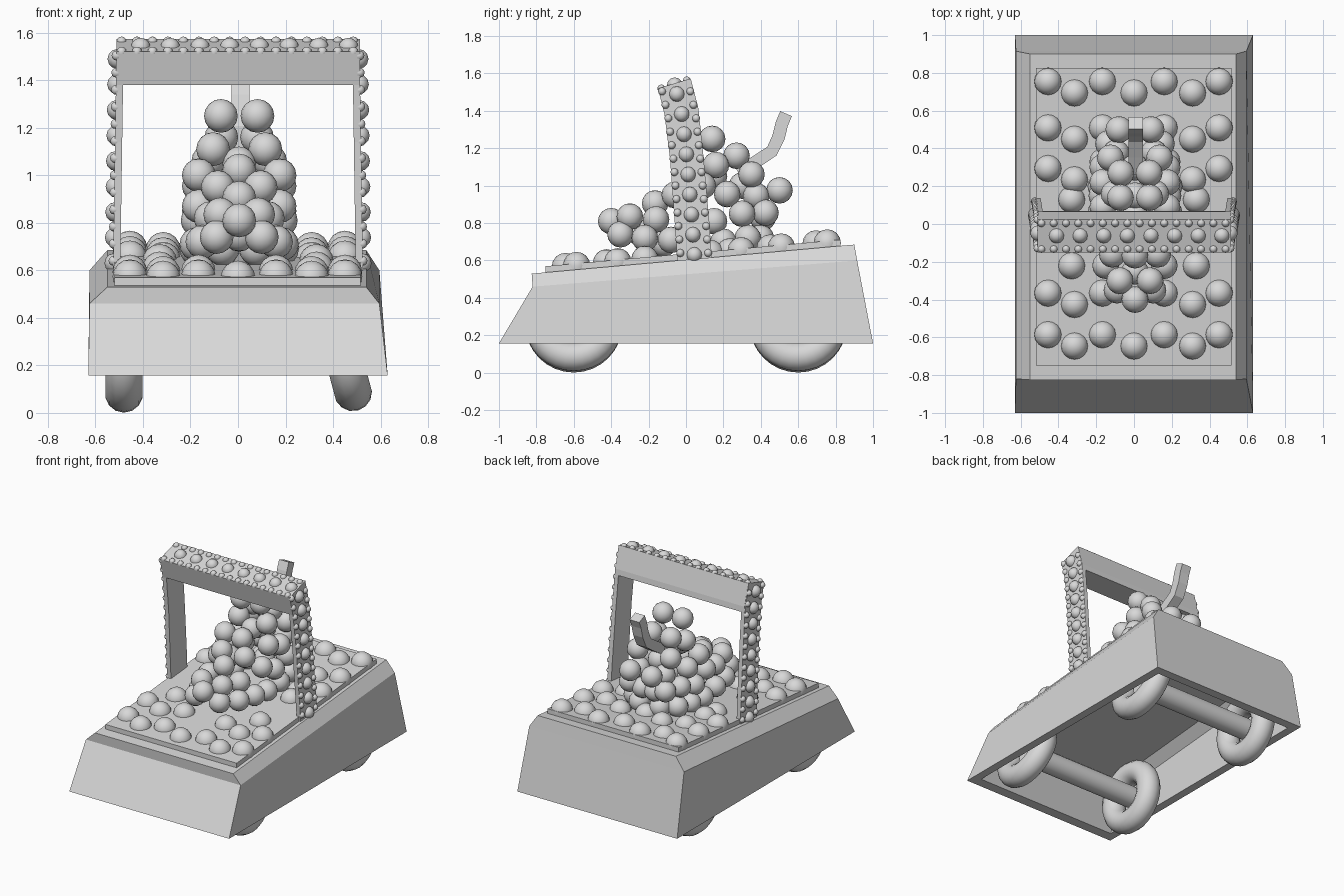
import bpy, bmesh, math
from mathutils import Matrix, Vector

if "Cube" in bpy.data.objects:
    bpy.data.objects.remove(bpy.data.objects["Cube"])

grey = bpy.data.materials.new("plain_grey")
grey.use_nodes = True
colour = (0.69, 0.69, 0.69, 1)
grey.diffuse_color = colour
grey.node_tree.nodes["Principled BSDF"].inputs["Base Color"].default_value = colour


def finish(name, bm, smooth=False):
    bmesh.ops.recalc_face_normals(bm, faces=bm.faces)
    mesh = bpy.data.meshes.new(name)
    for face in bm.faces:
        face.smooth = smooth
    bm.to_mesh(mesh)
    bm.free()
    mesh.materials.append(grey)
    obj = bpy.data.objects.new(name, mesh)
    bpy.context.collection.objects.link(obj)


def loft(name, rings):
    """Join equal-length loops of points and cap both ends."""
    bm = bmesh.new()
    loops = [[bm.verts.new(p) for p in ring] for ring in rings]
    for a, b in zip(loops, loops[1:]):
        for i in range(len(a)):
            j = (i + 1) % len(a)
            bm.faces.new((a[i], a[j], b[j], b[i]))
    for end in (loops[0], loops[-1]):
        bm.faces.new(end)
    finish(name, bm)


def extrude_x(name, outline, x0, x1):
    """Extrude a y-z outline along x."""
    loft(name, [[(x, y, z) for y, z in outline] for x in (x0, x1)])


def balls(name, items, segments=16, out=None):
    """One smooth object of (centre, radius) balls; with out, their buried backs are removed."""
    bm = bmesh.new()
    for centre, radius in items:
        made = bmesh.ops.create_uvsphere(bm, u_segments=segments, v_segments=segments // 2,
                                         radius=radius, matrix=Matrix.Translation(centre))
        if out:
            buried = [v for v in made["verts"]
                      if (v.co - Vector(centre)).dot(Vector(out)) < -0.55 * radius]
            bmesh.ops.delete(bm, geom=buried, context="VERTS")
    finish(name, bm, True)


def deck(y):
    """Height of the sloping deck."""
    return 0.53 + 0.09 * (y + 0.82)


def rect(x0, x1, y0, y1, z0, z1):
    return [(x0, y0, z0), (x1, y0, z0), (x1, y1, z1), (x0, y1, z1)]


# Hollow body: inner ceiling, inner walls, flat bottom rim, tapered outer walls, bevel, deck
loft("body", [
    rect(-0.5, 0.49, -0.77, 0.85, deck(-0.77) - 0.05, deck(0.85) - 0.05),
    rect(-0.57, 0.545, -0.765, 0.86, 0.43, 0.57),
    rect(-0.57, 0.57, -0.925, 0.935, 0.157, 0.157),
    rect(-0.63, 0.63, -1, 1, 0.157, 0.157),
    rect(-0.625, 0.595, -0.82, 0.915, 0.46, 0.6),
    rect(-0.55, 0.54, -0.825, 0.9, deck(-0.825), deck(0.9)),
])

# Raised panel on the deck
loft("deck_panel", [rect(-0.52, 0.515, -0.75, 0.825, deck(-0.75) + h, deck(0.825) + h)
                    for h in (-0.01, 0.033)])

# Half-sunk balls in zigzag rows
columns = (-0.455, -0.315, -0.167, 0, 0.16, 0.31, 0.45)
studs = []
for row_y, cols in ((0.755, range(7)), (0.51, range(7)), (0.295, (0, 1, 5, 6)),
                    (-0.365, (0, 1, 2, 4, 5, 6)), (-0.585, range(7))):
    studs += [(columns[i], row_y - 0.06 * (i % 2)) for i in cols]
studs += [(s * 0.33, y) for s in (-1, 1) for y in (0.13, -0.22)]
balls("deck_balls", [((x, y, deck(y) + 0.022), 0.073) for x, y in studs], out=(0, 0, 1))

# Tyres and axles
for y, end in ((-0.6, "front"), (0.6, "back")):
    for x, tilt, side in ((-0.48, 0, "right"), (0.437, -15, "left")):
        bpy.ops.mesh.primitive_torus_add(
            major_radius=0.181, minor_radius=0.08, major_segments=32, minor_segments=14,
            location=(x, y, 0.262), rotation=(0, math.radians(90 + tilt), 0))
        tyre = bpy.context.object
        tyre.name = f"{end}_{side}_tyre"
        tyre.data.materials.append(grey)
        bpy.ops.object.shade_smooth()
    bpy.ops.mesh.primitive_cylinder_add(vertices=24, radius=0.075, depth=0.92,
                                        location=(-0.015, y, 0.262),
                                        rotation=(0, math.pi / 2, 0))
    axle = bpy.context.object
    axle.name = f"{end}_axle"
    axle.data.materials.append(grey)
    bpy.ops.object.shade_smooth_by_angle()

# Leaning arch: two thin splayed posts and a deep beam share one curved side profile
front_edge = [(-0.045, 0.59), (-0.06, 0.8), (-0.085, 1.14), (-0.115, 1.38), (-0.15, 1.52)]
back_edge = [(0.14, 0.59), (0.125, 0.8), (0.095, 1.14), (0.07, 1.38), (0.025, 1.573)]


def edge_y(edge, z):
    """Depth of a post edge at a height."""
    for (y0, z0), (y1, z1) in zip(edge, edge[1:]):
        if z <= z1:
            return y0 + (y1 - y0) * (z - z0) / (z1 - z0)
    return edge[-1][0]


def splay(z):
    """Outward lean of the posts towards the deck."""
    return 0.015 * (1.57 - z)


for s, side in ((-1, "right"), (1, "left")):
    loft(f"{side}_post", [[(s * (x + splay(z)), y, z) for y, z in front_edge + back_edge[::-1]]
                          for x in (0.481, 0.511)])
    # Three columns of balls on the outer face
    studs = []
    for i in range(9):
        z = 0.63 + 0.1075 * i
        y = (edge_y(front_edge, z) + edge_y(back_edge, z)) / 2
        studs.append(((s * (0.506 + splay(z)), y, z), 0.042))
    for i in range(13):
        z = 0.64 + 0.072 * i
        studs += [((s * (0.51 + splay(z)), edge_y(edge, z) + inset, z), 0.021)
                  for edge, inset in ((front_edge, 0.018), (back_edge, -0.018))]
    balls(f"{side}_post_balls", studs, 12, (s, 0, 0))

extrude_x("arch_beam", [front_edge[3], (-0.125, 1.42), front_edge[4], back_edge[4],
                        (0.065, 1.42), back_edge[3]], -0.508, 0.513)
studs = [((-0.41 + 0.125 * i, -0.06, 1.537), 0.042) for i in range(8)]
for i in range(16):
    x = -0.49 + 0.065 * i
    studs += [((x, -0.132, 1.52), 0.021), ((x, 0.005, 1.563), 0.021)]
balls("beam_balls", studs, 12, (0, 0, 1))

# Heap of fruit: (half spacing across, y, z), mirrored unless on the middle line
heap = [
    (0.077, 0.14, 1.25), (0.075, 0.27, 1.16), (0.11, 0.16, 1.11), (0.13, 0.35, 1.06),
    (0, 0.04, 1.02), (0.17, 0.09, 1.0), (0.085, 0.5, 0.975), (0.17, 0.22, 0.955),
    (0.1, 0.375, 0.945), (0.09, -0.06, 0.95), (0.14, 0.425, 0.855), (0.17, 0.3, 0.85),
    (0.175, 0.15, 0.81), (0, -0.165, 0.905), (0.17, 0.02, 0.87), (0.12, -0.16, 0.82),
    (0.08, -0.3, 0.835), (0, -0.4, 0.81), (0.095, -0.35, 0.74), (0.155, -0.22, 0.72),
    (0.18, -0.08, 0.71), (0.18, 0.06, 0.69), (0.18, 0.2, 0.7), (0.17, 0.33, 0.72),
    (0.05, 0.41, 0.83), (0, 0.3, 1.0), (0, 0.15, 1.05), (0, -0.25, 0.75),
    (0.08, 0.4, 0.72), (0.07, -0.12, 0.69),
]
balls("fruit_heap", [((s * x + 0.005, y, z), 0.071)
                     for x, y, z in heap for s in ((-1, 1) if x else (1,))])

# Curved stalk rising from the back of the heap
spine = [Vector(p) for p in ((0.28, 1.07), (0.37, 1.125), (0.46, 1.185),
                             (0.495, 1.26), (0.512, 1.33), (0.535, 1.385))]
upper, lower = [], []
for i, p in enumerate(spine):
    along = (spine[min(i + 1, len(spine) - 1)] - spine[max(i - 1, 0)]).normalized()
    across = Vector((-along.y, along.x)) * 0.034
    upper.append(tuple(p + across))
    lower.append(tuple(p - across))
extrude_x("stalk", upper + lower[::-1], -0.028, 0.048)
